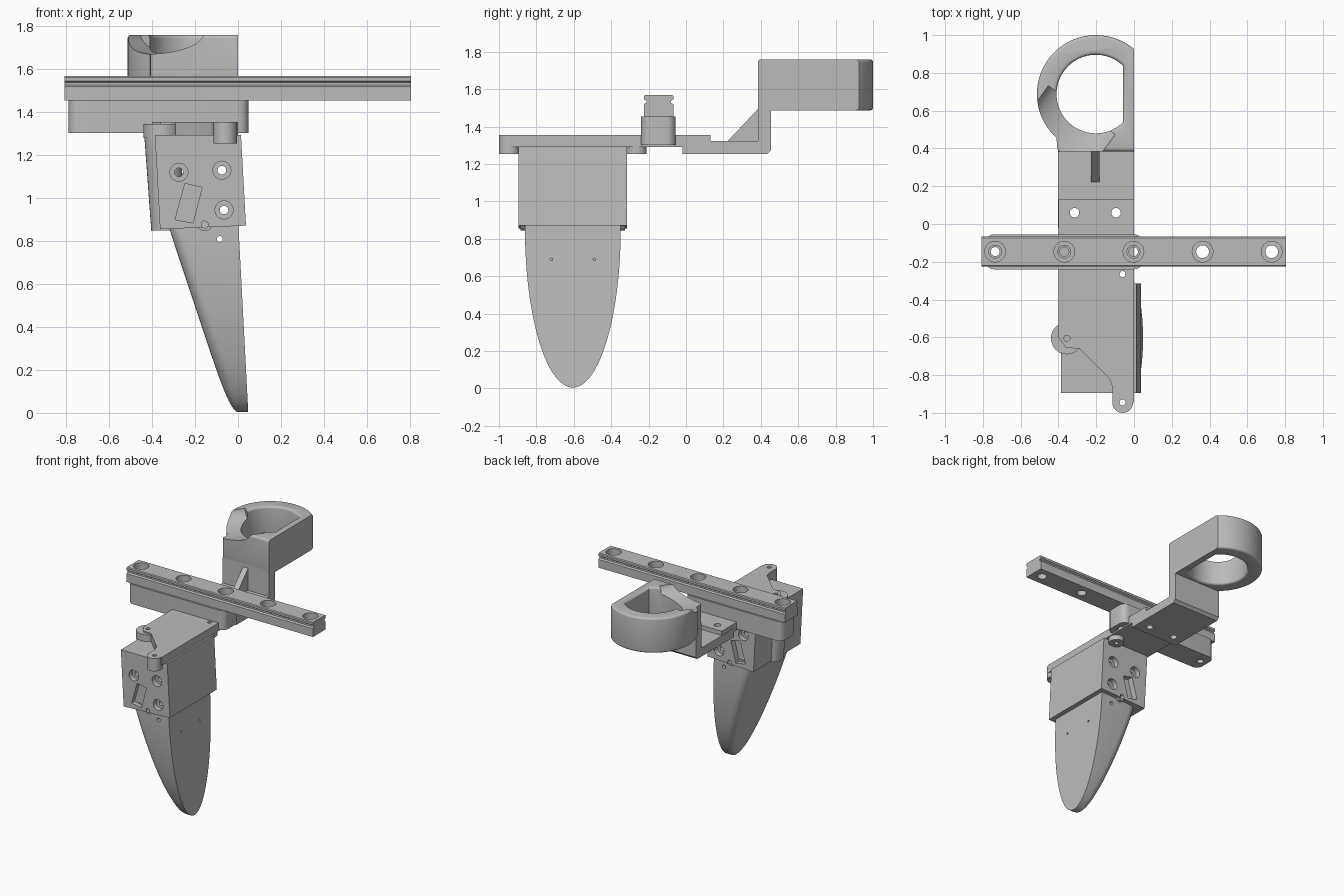
import bpy, bmesh
from math import cos, sin, radians, sqrt, pi

cube = bpy.data.objects.get("Cube")
if cube:
    bpy.data.objects.remove(cube, do_unlink=True)

grey = bpy.data.materials.new("plain_grey")
grey.use_nodes = True
grey.diffuse_color = (0.5, 0.5, 0.5, 1)
grey.node_tree.nodes["Principled BSDF"].inputs["Base Color"].default_value = (0.5, 0.5, 0.5, 1)


def loft(name, rings):
    """Closed solid through rings of 3D points."""
    bm = bmesh.new()
    loops = [[bm.verts.new(p) for p in ring] for ring in rings]
    n = len(loops[0])
    for a, b in zip(loops, loops[1:]):
        for i in range(n):
            j = (i + 1) % n
            bm.faces.new((a[i], a[j], b[j], b[i]))
    bm.faces.new(loops[0])
    bm.faces.new(loops[-1])
    bmesh.ops.recalc_face_normals(bm, faces=bm.faces)
    mesh = bpy.data.meshes.new(name)
    bm.to_mesh(mesh)
    bm.free()
    mesh.materials.append(grey)
    ob = bpy.data.objects.new(name, mesh)
    bpy.context.collection.objects.link(ob)
    return ob


def prism(name, pts, axis, lo, hi):
    """Extrude a 2D outline along one axis."""
    place = {"x": lambda a, b, t: (t, a, b),
             "y": lambda a, b, t: (a, t, b),
             "z": lambda a, b, t: (a, b, t)}[axis]
    return loft(name, [[place(a, b, t) for a, b in pts] for t in (lo, hi)])


def arc(cx, cy, r, start=0, end=360, n=32):
    full = end - start == 360
    steps = n if full else n + 1
    return [(cx + r * cos(radians(start + (end - start) * i / n)),
             cy + r * sin(radians(start + (end - start) * i / n))) for i in range(steps)]


def rect(a, b, c, d):
    return [(a, c), (b, c), (b, d), (a, d)]


def apply(ob, mod):
    bpy.ops.object.select_all(action="DESELECT")
    bpy.context.view_layer.objects.active = ob
    ob.select_set(True)
    bpy.ops.object.modifier_apply(modifier=mod.name)


def combine(ob, other, operation="DIFFERENCE"):
    mod = ob.modifiers.new("boolean", "BOOLEAN")
    mod.operation = operation
    mod.solver = "EXACT"
    mod.object = other
    apply(ob, mod)
    bpy.data.objects.remove(other, do_unlink=True)


def drill(ob, axis, a, b, r, lo, hi):
    combine(ob, prism("cutter", arc(a, b, r, n=24), axis, lo, hi))


# Slotted rail with counterbored holes
mid = -0.1465
half = [(0.079, 1.455), (0.079, 1.52), (0.066, 1.527), (0.066, 1.538),
        (0.079, 1.546), (0.079, 1.562), (0.073, 1.568)]
rail = prism("rail", [(mid + y, z) for y, z in half] + [(mid - y, z) for y, z in reversed(half)],
             "x", -0.808, 0.806)
rail_holes = [-0.735 + 0.366 * i for i in range(5)]
for x in rail_holes:
    drill(rail, "z", x, mid, 0.034, 1.4, 1.6)
    drill(rail, "z", x, mid, 0.055, 1.5, 1.6)

# Rail base with rounded end corners
r = 0.05
base_outline = (arc(0.05 - r, -0.055 - r, r, 0, 90, 6) + arc(-0.79 + r, -0.055 - r, r, 90, 180, 6)
                + arc(-0.79 + r, -0.24 + r, r, 180, 270, 6) + arc(0.05 - r, -0.24 + r, r, 270, 360, 6))
base = prism("rail_base", base_outline, "z", 1.303, 1.455)
for x in rail_holes[:3]:
    drill(base, "z", x, mid, 0.024, 1.2, 1.5)

# Mounting plate with bosses
plate = prism("mounting_plate", [(0, 0.13), (-0.4, 0.13), (-0.4, -0.6), (-0.36, -0.655),
                                 (-0.29, -0.66), (-0.13, -0.82), (-0.115, -0.86),
                                 (-0.115, -0.945), (0, -0.945)], "z", 1.292, 1.355)
for x, y, r, z in ((-0.06, -0.945, 0.055, 1.255), (-0.06, -0.265, 0.055, 1.255),
                   (-0.355, -0.605, 0.085, 1.28)):
    combine(plate, prism("boss", arc(x, y, r), "z", z, 1.355 if r < 0.06 else 1.345), "UNION")
    drill(plate, "z", x, y, 0.016, 1.2, 1.4)

# Offset arm: floor and upright in one profile, plus gusset
arm = prism("offset_arm", [(-0.02, 1.255), (0.435, 1.255), (0.455, 1.275), (0.455, 1.52),
                           (0.385, 1.52), (0.385, 1.322), (-0.02, 1.322)], "x", -0.403, 0)
for x in (-0.315, -0.095):
    for part in (arm, plate):
        drill(part, "z", x, 0.06, 0.025, 1.2, 1.4)
prism("arm_gusset", [(0.22, 1.32), (0.39, 1.32), (0.39, 1.5)], "x", -0.227, -0.182)

# Holder ring: rounded loop, trimmed flat on the left, dipped at the front right
cx, cy = -0.202, 0.688
ring = prism("holder_ring", [(0.1, 0.385), (0.1, 0.84)] + arc(cx, cy, 0.312, 30, 228, 44)
             + [(-0.405, 0.385)], "z", 1.487, 1.76)
combine(ring, prism("cutter", arc(cx, cy, 0.208, 46, 314, 48), "z", 1.4, 1.9))
bevel = ring.modifiers.new("bevel", "BEVEL")
bevel.width = 0.024
bevel.segments = 4
bevel.limit_method = "ANGLE"
bevel.angle_limit = radians(50)
apply(ring, bevel)
combine(ring, prism("cutter", rect(0, 0.3, 0.2, 1.2), "z", 1.3, 1.9))
dx, dy = -0.59, -0.807
dip = []
for t in (-0.04, 0.4):
    px, py = -0.3 + dx * t, 0.57 + dy * t
    dip.append([(px - dy * 0.22 * a, py + dx * 0.22 * a, 1.765 + 0.095 * b)
                for a, b in arc(0, 0, 1, n=40)])
combine(ring, loft("cutter", dip))

# Clamp block, slightly tilted
block = prism("clamp_block", [(-0.387, 1.293), (0.014, 1.293), (0.037, 0.872), (-0.363, 0.855)],
              "y", -0.895, -0.315)
combine(block, prism("boss", arc(-0.155, 0.882, 0.036), "y", -0.885, -0.325), "UNION")
for x, z in ((-0.275, 1.12), (-0.075, 1.13), (-0.065, 0.945)):
    drill(block, "y", x, z, 0.02, -1, 0)
    drill(block, "y", x, z, 0.042, -1, -0.855)
    drill(block, "y", x, z, 0.042, -0.355, 0)
drill(block, "y", -0.155, 0.877, 0.016, -1, 0)
window = [(-0.247, 1.068), (-0.167, 1.05), (-0.21, 0.884), (-0.293, 0.9)]
combine(block, prism("cutter", window, "y", -1, -0.86))
combine(block, prism("cutter", window, "y", -0.36, 0))

# Round rib down the right side of the block
loft("side_rib", [[(x, y, z) for x, y in arc(c, -0.605, 0.082)]
                  for c, z in ((-0.355, 1.3), (-0.322, 0.85))])

# Curved blade: flat left face, bowed right face with soft edges
rings = []
steps = 28
for i in range(steps + 1):
    u = i / steps * pi / 2 * 0.985
    z = 0.855 - 0.85 * sin(u)
    w = 0.256 * cos(u)
    right = 0.003 + 0.045 * (0.855 - z) / 0.855
    left = 0.008 - 0.326 * (z / 0.855) ** 0.5 * (1 - 0.42 * (1 - z / 0.855) ** 1.1)
    r = min(0.06, w * 0.6, (right - left) * 0.5)
    outline = [(right, w)] + arc(left + r, w - r, r, 90, 180, 6) \
        + arc(left + r, r - w, r, 180, 270, 6) + [(right, -w)]
    rings.append([(x, y - 0.605, z) for x, y in outline])
rings.insert(0, [(x, y, 0.9) for x, y, z in rings[0]])
blade = loft("blade", rings)
drill(blade, "y", -0.085, 0.81, 0.014, -1, 0)
for y in (-0.72, -0.49):
    drill(blade, "x", y, 0.69, 0.007, -0.02, 0.2)

# Smooth shading with sharp edges kept
bpy.ops.object.select_all(action="DESELECT")
for ob in bpy.context.collection.objects:
    if ob.type == "MESH":
        ob.select_set(True)
        bpy.context.view_layer.objects.active = ob
bpy.ops.object.shade_smooth_by_angle(angle=radians(32))
